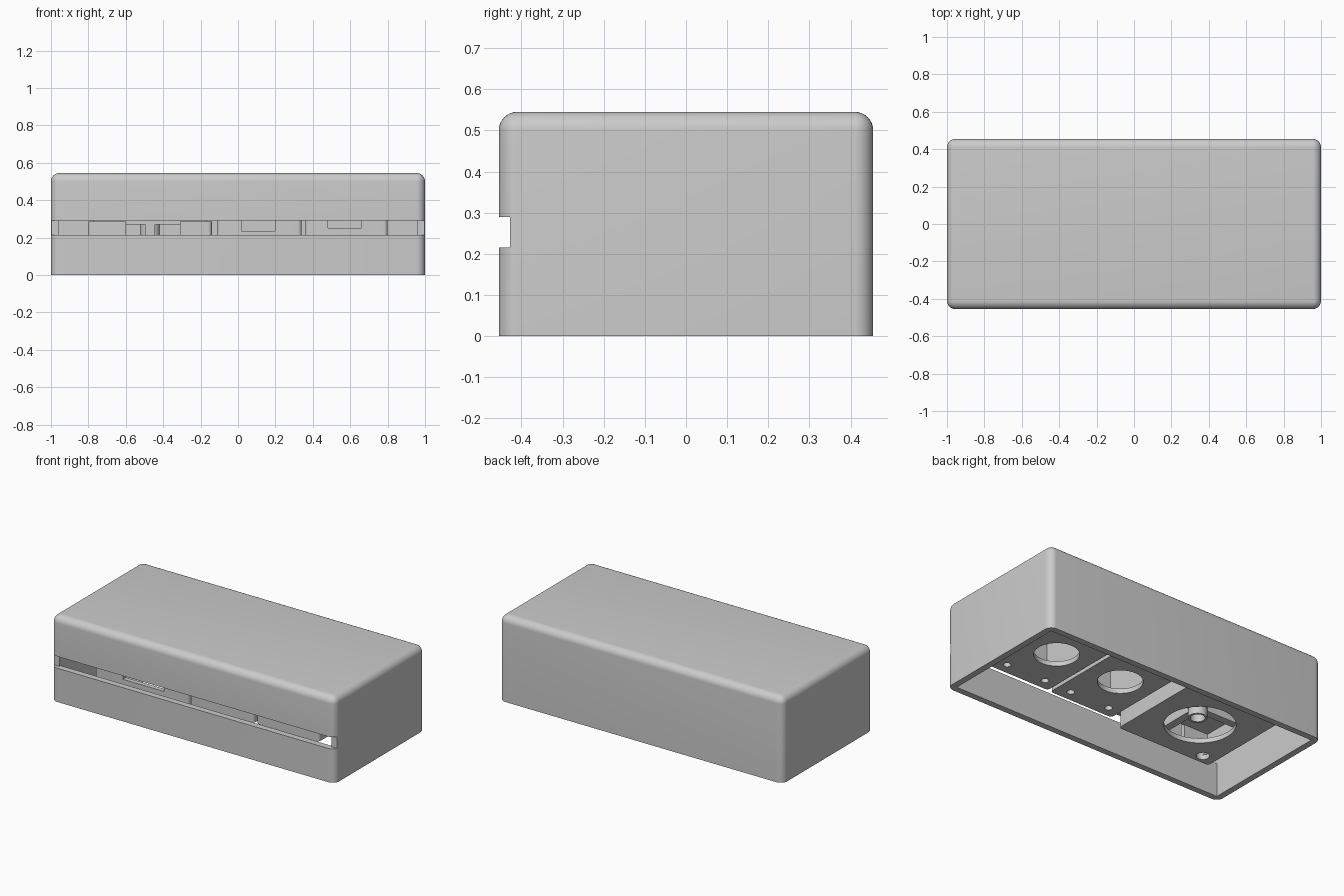
import bpy, bmesh
from mathutils import Vector

cube = bpy.data.objects.get("Cube")
if cube:
    bpy.data.objects.remove(cube, do_unlink=True)

plastic = bpy.data.materials.new("light_grey_plastic")
plastic.use_nodes = True
GREY = (0.6, 0.6, 0.6, 1)
plastic.diffuse_color = GREY
plastic.node_tree.nodes["Principled BSDF"].inputs["Base Color"].default_value = GREY


def finish(name, bm):
    bmesh.ops.recalc_face_normals(bm, faces=bm.faces)
    mesh = bpy.data.meshes.new(name)
    bm.to_mesh(mesh)
    bm.free()
    mesh.materials.append(plastic)
    obj = bpy.data.objects.new(name, mesh)
    bpy.context.collection.objects.link(obj)
    return obj


def box(name, x, y, z, radius=0, round_top=False):
    """Box from ranges, with optional rounded upright and top edges."""
    bm = bmesh.new()
    bmesh.ops.create_cube(bm, size=1)
    for v in bm.verts:
        v.co = Vector([r[0] if c < 0 else r[1] for c, r in zip(v.co, (x, y, z))])
    if radius:
        edges = []
        for e in bm.edges:
            a, b = e.verts[0].co.z, e.verts[1].co.z
            if abs(a - b) > 1e-4 or (round_top and min(a, b) > z[1] - 1e-4):
                edges.append(e)
        bmesh.ops.bevel(bm, geom=edges, offset=radius, segments=8,
                        profile=0.5, affect='EDGES')
    return finish(name, bm)


def cylinder(name, x, y, z, radius):
    bm = bmesh.new()
    bmesh.ops.create_cone(bm, cap_ends=True, segments=48, radius1=radius,
                          radius2=radius, depth=z[1] - z[0])
    bmesh.ops.translate(bm, verts=bm.verts, vec=(x, y, (z[0] + z[1]) / 2))
    return finish(name, bm)


def cut(obj, cutters):
    """Subtract the cutters, bake the result and remove them."""
    for c in cutters:
        c.hide_render = True
        mod = obj.modifiers.new("cut", 'BOOLEAN')
        mod.operation, mod.solver, mod.object = 'DIFFERENCE', 'EXACT', c
    bpy.context.view_layer.update()
    baked = bpy.data.meshes.new_from_object(
        obj.evaluated_get(bpy.context.evaluated_depsgraph_get()))
    obj.modifiers.clear()
    obj.data = baked
    for c in cutters:
        bpy.data.objects.remove(c, do_unlink=True)


def smooth(obj):
    bpy.ops.object.select_all(action='DESELECT')
    obj.select_set(True)
    bpy.context.view_layer.objects.active = obj
    bpy.ops.object.shade_smooth_by_angle(angle=0.6)


W, D, H, WALL = 1.0, 0.455, 0.545, 0.04
CEILING = H - WALL
SLOT = (0.215, 0.29)

# Outer case: rounded shell, open underneath, with a slot across the front
case = box("case_shell", (-W, W), (-D, D), (0, H), 0.045, True)
cut(case, [
    box("cavity", (WALL - W, W - WALL), (WALL - D, D - WALL), (-0.1, CEILING)),
    box("slot_full_width", (-1.1, 1.1), (-0.6, -0.428), SLOT),
    box("slot_through", (WALL - W, W - WALL), (-0.5, -0.4), SLOT),
])
smooth(case)


def module(name, x, half_depth, z, hole, screws, port, port_z):
    """Hollow tray with a round floor opening, screw holes and a front port."""
    t = 0.03
    body = box(name, x, (-half_depth, half_depth), z, 0.02)
    hx, hy, hr = hole
    cutters = [
        box("hollow", (x[0] + t, x[1] - t), (t - half_depth, half_depth - t),
            (z[0] + t, z[1] + 0.1)),
        cylinder("opening", hx, hy, (z[0] - 0.1, z[0] + 0.1), hr),
        box("port", port, (-half_depth - 0.1, -half_depth + 0.1),
            (port_z, 0.285 if z[1] < 0.3 else 0.33)),
    ]
    for sx, sy, sr in screws:
        cutters.append(cylinder("screw_hole", sx, sy, (z[0] - 0.1, z[0] + 0.1), sr))
    cut(body, cutters)
    smooth(body)


# Two matching narrow modules
for name, x, mid, bottom, port, port_z in (
        ("middle_module", (-0.11, 0.34), 0.11, 0.163, (0.02, 0.20), 0.235),
        ("left_module", (0.36, 0.80), 0.58, 0.167, (0.48, 0.66), 0.25)):
    screws = [(mid + sx * 0.14, sy * 0.26, 0.022) for sx in (-1, 1) for sy in (-1, 1)]
    module(name, x, 0.33, (bottom, CEILING + 0.01), (mid, 0.01, 0.13),
           screws, port, port_z)

# Wide module, sitting lower, with one larger screw hole
module("wide_module", (-0.80, -0.14), 0.30, (0.093, 0.285), (-0.47, 0.02, 0.205),
       [(-0.71, -0.24, 0.038)], (-0.60, -0.31), 0.18)

# Block carrying the wide module from the ceiling
box("wide_module_mount", (-0.775, -0.165), (-0.275, 0.275), (0.27, CEILING + 0.01))

# Hollow boss and crossing ribs inside the wide module
boss = cylinder("centre_boss", -0.47, 0, (0.146, 0.28), 0.055)
cut(boss, [cylinder("bore", -0.47, 0, (0.1, 0.25), 0.042)])
smooth(boss)
for side in (-1, 1):
    box("cross_rib", (-0.47 + side * 0.05, -0.47 + side * 0.305),
        (-0.025, 0.025), (0.2, 0.28))
    box("long_rib", (-0.495, -0.445),
        sorted((side * 0.05, side * 0.275)), (0.2, 0.28))
